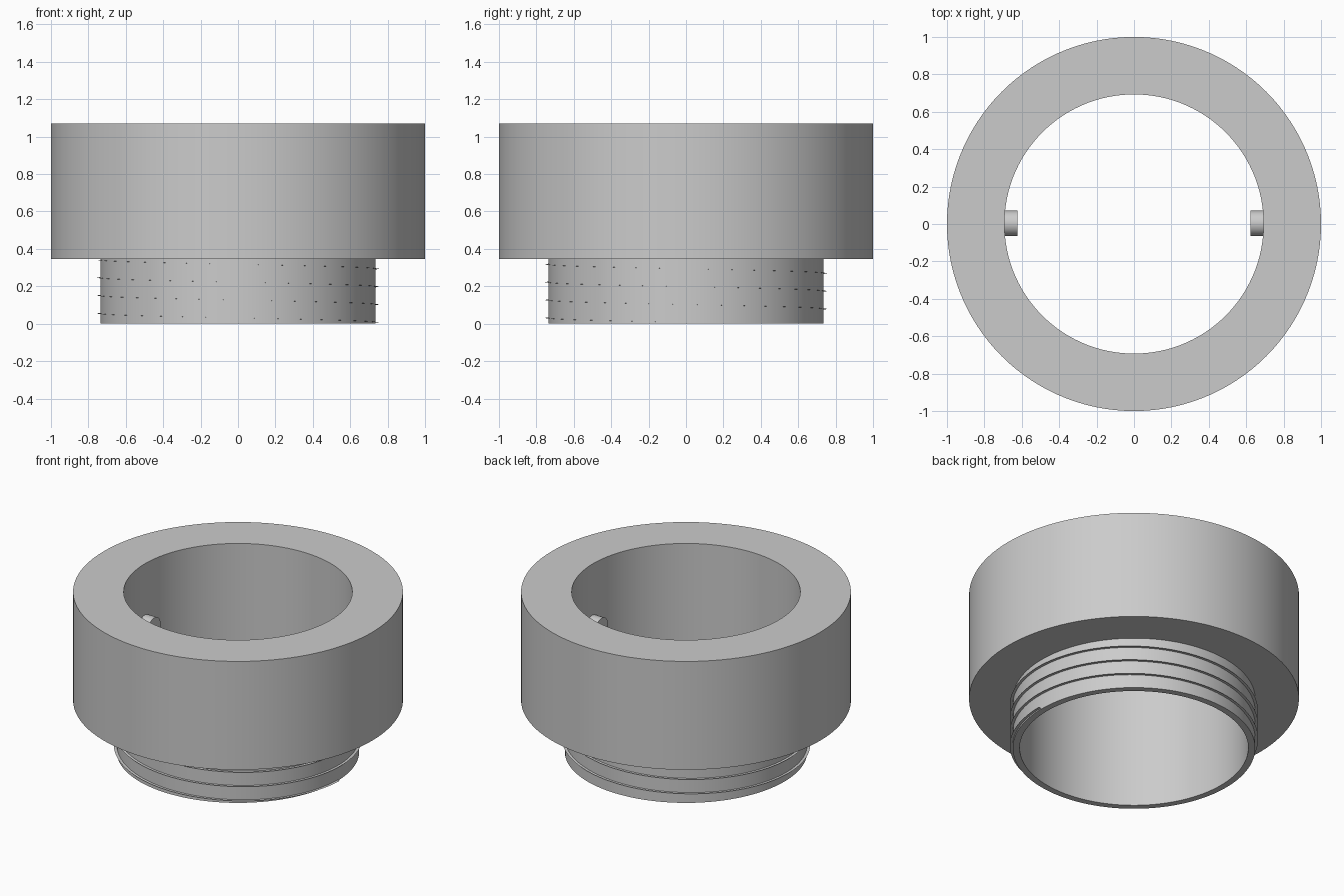
import bpy, bmesh, math
from mathutils import Matrix

BORE, NECK, OUTER = 0.693, 0.735, 1.0
SHOULDER, TOP = 0.345, 1.07
SEGMENTS = 120

default = bpy.data.objects.get("Cube")
if default:
    bpy.data.objects.remove(default, do_unlink=True)

grey = bpy.data.materials.new("plain grey")
grey.use_nodes = True
grey.diffuse_color = (0.6, 0.6, 0.6, 1)
grey.node_tree.nodes["Principled BSDF"].inputs["Base Color"].default_value = (0.6, 0.6, 0.6, 1)


def add_object(name, bm):
    mesh = bpy.data.meshes.new(name)
    bm.to_mesh(mesh)
    bm.free()
    mesh.materials.append(grey)
    obj = bpy.data.objects.new(name, mesh)
    bpy.context.collection.objects.link(obj)
    bpy.ops.object.select_all(action="DESELECT")
    obj.select_set(True)
    bpy.context.view_layer.objects.active = obj
    bpy.ops.object.shade_smooth_by_angle(angle=math.radians(30))
    return obj


# Wide collar and narrow neck around one straight bore, turned from a closed profile
profile = [(BORE, 0), (NECK, 0), (NECK, SHOULDER), (OUTER, SHOULDER), (OUTER, TOP), (BORE, TOP)]
bm = bmesh.new()
verts = [bm.verts.new((r, 0, z)) for r, z in profile]
edges = [bm.edges.new((a, b)) for a, b in zip(verts, verts[1:] + verts[:1])]
bmesh.ops.spin(bm, geom=verts + edges, cent=(0, 0, 0), axis=(0, 0, 1),
               angle=math.tau, steps=SEGMENTS, use_merge=True)
bmesh.ops.remove_doubles(bm, verts=bm.verts, dist=1e-4)
bmesh.ops.recalc_face_normals(bm, faces=bm.faces)
add_object("collar_and_neck", bm)

# Thin helical thread winding up the neck, clockwise from above
START, PITCH, TURNS, CREST = 0.007, 0.0955, 3.5, 0.753
bm = bmesh.new()
previous = None
for i in range(int(SEGMENTS * TURNS) + 1):
    turn = i / SEGMENTS
    a, z = -math.tau * turn, START + PITCH * turn
    pair = [bm.verts.new((r * math.cos(a), r * math.sin(a), z)) for r in (NECK - 0.003, CREST)]
    if previous:
        bm.faces.new((previous[0], pair[0], pair[1], previous[1]))
    previous = pair
for face in bm.faces:
    face.normal_update()
    if face.normal.z < 0:
        face.normal_flip()
add_object("screw_thread", bm)

# Two round locating pins facing each other inside the bore
TIP, ROOT, PIN_RADIUS, PIN_HEIGHT = 0.622, 0.71, 0.068, 0.66
for name, side in (("left_pin", 1), ("right_pin", -1)):
    bm = bmesh.new()
    place = Matrix.Translation((side * (TIP + ROOT) / 2, 0.003, PIN_HEIGHT))
    bmesh.ops.create_cone(bm, cap_ends=True, segments=32, radius1=PIN_RADIUS, radius2=PIN_RADIUS,
                          depth=ROOT - TIP, matrix=place @ Matrix.Rotation(math.pi / 2, 4, "Y"))
    add_object(name, bm)
